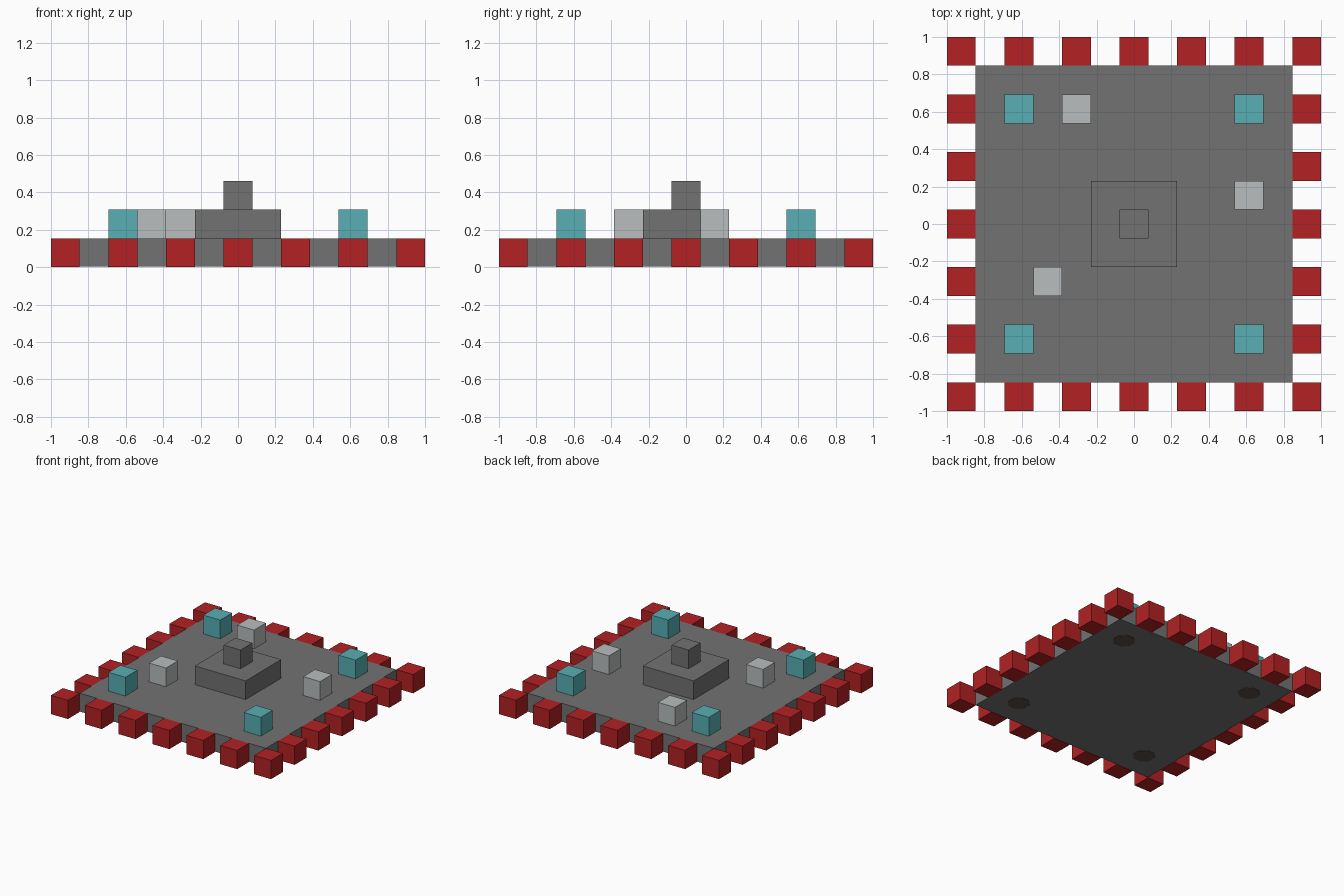
import bpy
import math

U = 2 / 13  # one block of the 13 x 13 layout
GAP = 0.003  # thickness of the pads under the floor

cube = bpy.data.objects.get("Cube")
if cube:
    bpy.data.objects.remove(cube, do_unlink=True)


def material(name, rgb):
    """Flat material from an sRGB colour in 0-255."""
    color = [(c / 255 / 12.92) if c < 11 else ((c / 255 + 0.055) / 1.055) ** 2.4 for c in rgb] + [1]
    mat = bpy.data.materials.new(name)
    mat.use_nodes = True
    mat.diffuse_color = color
    mat.node_tree.nodes["Principled BSDF"].inputs["Base Color"].default_value = color
    return mat


stone = material("dark stone", (114, 114, 114))
red = material("red", (178, 33, 35))
teal = material("teal", (88, 175, 180))
pale = material("pale grey", (184, 189, 189))
brown = material("dark brown", (88, 78, 70))


def block(name, x, y, level, mat, width=1, lift=0):
    """Square block, placed in layout units; level is its storey."""
    bottom, top = level * U + lift, (level + 1) * U
    bpy.ops.mesh.primitive_cube_add(size=1, location=(x * U, y * U, (bottom + top) / 2))
    obj = bpy.context.object
    obj.name = name
    obj.scale = (width * U, width * U, top - bottom)
    bpy.ops.object.transform_apply(location=False, rotation=False, scale=True)
    obj.data.materials.append(mat)
    return obj


# Floor and stepped centre
block("floor", 0, 0, 0, stone, width=11, lift=GAP)
block("pedestal", 0, 0, 1, stone, width=3)
block("pedestal_top", 0, 0, 2, stone)

# Red blocks around the edge, every second cell
for x in range(-6, 7, 2):
    for y in range(-6, 7, 2):
        if max(abs(x), abs(y)) == 6:
            block("edge_block", x, y, 0, red)

# Teal corner blocks, each with a rounded pad on the underside
for x in (-4, 4):
    for y in (-4, 4):
        block("corner_block", x, y, 1, teal)
        bpy.ops.mesh.primitive_cylinder_add(
            vertices=8, radius=U * 0.56, depth=GAP,
            location=(x * U, y * U, GAP / 2), rotation=(0, 0, math.pi / 8))
        pad = bpy.context.object
        pad.name = "underside_pad"
        pad.data.materials.append(brown)

# Scattered pale blocks
for x, y in ((-2, 4), (4, 1), (-3, -2)):
    block("pale_block", x, y, 1, pale)
